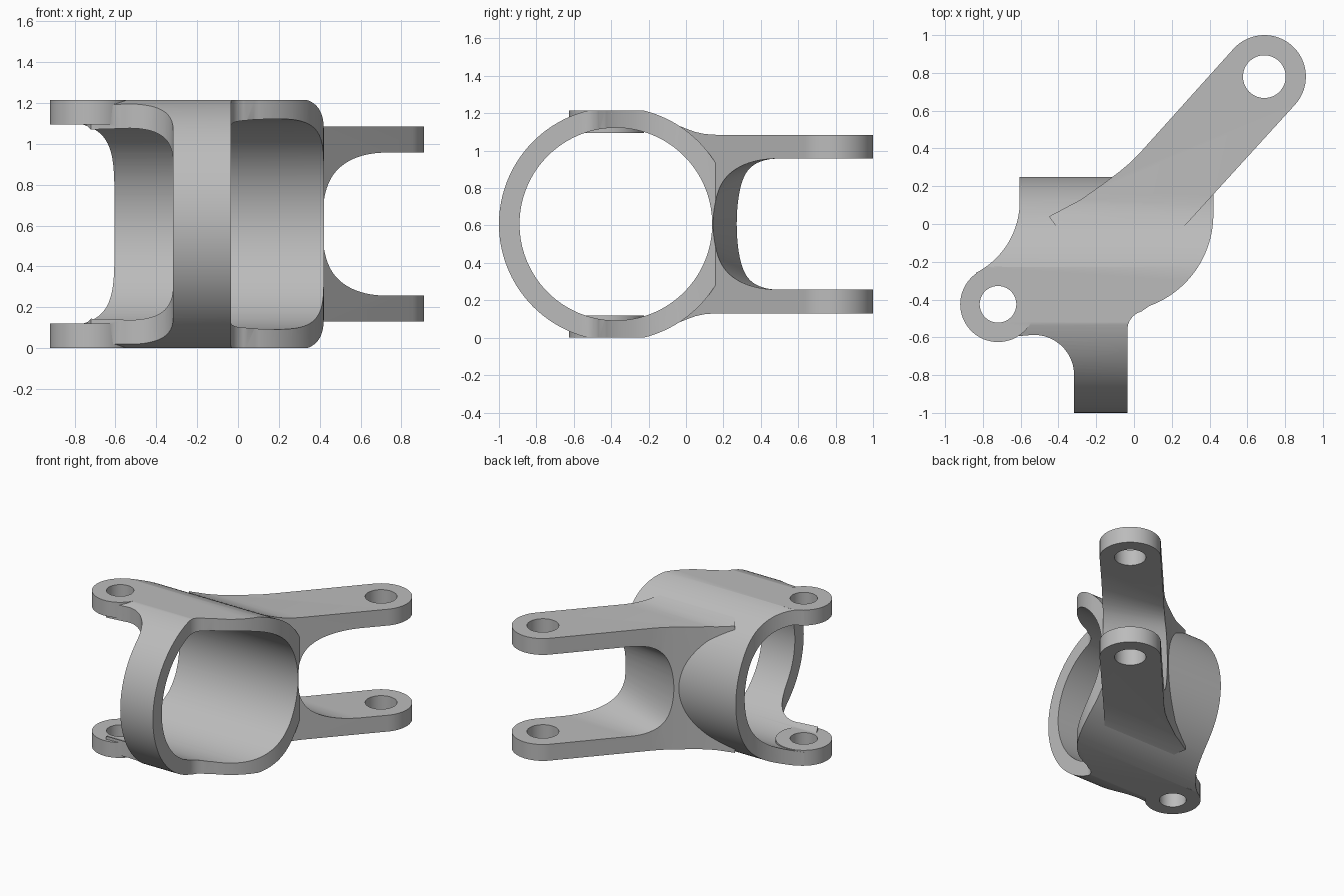
import bpy, bmesh
from math import cos, sin, radians, pi
from mathutils import Matrix

if "Cube" in bpy.data.objects:
    bpy.data.objects.remove(bpy.data.objects["Cube"])

TOP = 1.215            # full height
MID = TOP / 2          # bore axis height, also the mirror plane
AXIS_Y = -0.375        # bore axis position


def arc(cx, cy, r, start, end, n=20, ry=None):
    """Points on an arc, angles in degrees."""
    ry = r if ry is None else ry
    angles = [radians(start + (end - start) * i / n) for i in range(n + 1)]
    return [(cx + r * cos(a), cy + ry * sin(a)) for a in angles]


def new_object(name, bm):
    bmesh.ops.recalc_face_normals(bm, faces=bm.faces)
    mesh = bpy.data.meshes.new(name)
    bm.to_mesh(mesh)
    bm.free()
    ob = bpy.data.objects.new(name, mesh)
    bpy.context.collection.objects.link(ob)
    return ob


def prism(name, outline, low, high, along_x=False):
    """Extrude an outline up z, or a (y, z) outline along x."""
    bm = bmesh.new()
    place = (lambda a, b: (low, a, b)) if along_x else (lambda a, b: (a, b, low))
    face = bm.faces.new([bm.verts.new(place(a, b)) for a, b in outline])
    out = bmesh.ops.extrude_face_region(bm, geom=[face])
    moved = [v for v in out["geom"] if isinstance(v, bmesh.types.BMVert)]
    step = high - low
    bmesh.ops.translate(bm, verts=moved, vec=(step, 0, 0) if along_x else (0, 0, step))
    return new_object(name, bm)


def combine(target, other, operation):
    """Apply a boolean and discard the second object."""
    other.hide_render = True
    mod = target.modifiers.new(operation, "BOOLEAN")
    mod.operation, mod.solver, mod.object = operation, "EXACT", other
    bpy.ops.object.select_all(action="DESELECT")
    bpy.context.view_layer.objects.active = target
    target.select_set(True)
    bpy.ops.object.modifier_apply(modifier=mod.name)
    bpy.data.objects.remove(other)


def circle(cx, cy, r, n=64):
    return arc(cx, cy, r, 0, 360, n)[:-1]


# Sleeve: a round bar along x, trimmed to the curved plan outline
clamp = prism("clamp_bracket", circle(AXIS_Y, MID, 0.625, 160), -1.2, 1.2, True)
plan = [(-0.605, 0.4)] + arc(-1.03, 0.12, 0.425, 0, -63)
plan += [(-0.8, -0.42), (-0.72, -0.6)]
plan += arc(-0.53, -0.8, 0.213, 100, 0) + [(-0.317, -1.1), (-0.035, -1.1)]
plan += arc(0.065, -0.56, 0.1, 180, 105, 10)
plan += arc(-0.095, 0.05, 0.515, -70, 0, 28) + [(0.42, 0.4)]
combine(clamp, prism("sleeve_outline", plan, 0, TOP), "INTERSECT")

# Arms: a diagonal plan trimmed by a side profile that fillets onto the sleeve
arm_plan = arc(0.69, 0.78, 0.22, -42, 138, 40)
arm_plan += [(0.03, 0.375), (-0.02, 0.325), (-0.08, 0.275), (-0.16, 0.215),
             (-0.28, 0.13), (-0.45, 0.04), (-0.4, -0.03), (0.25, -0.03)]
arms = prism("arms", arm_plan, 0, TOP)
upper = [(-0.3, 1.1), (-0.06, 1.147), (-0.03, 1.131), (0, 1.118), (0.05, 1.1),
         (0.1, 1.089), (0.16, 1.085), (1.2, 1.085)]
lower = [(y, TOP - z) for y, z in reversed(upper)]
combine(arms, prism("arm_profile", upper + lower, -1, 1.5, True), "INTERSECT")
combine(clamp, arms, "UNION")

# Slot between the arms: a tapering rounded cutter
bm = bmesh.new()
for x in (-0.5, 1.2):
    bottom = 0.145 + (0.42 - x) * 0.25
    section = arc(0.492, MID, 0.492 - bottom, 90, 270, 48, 0.35)
    for y, z in section + [(1.5, MID - 0.35), (1.5, MID + 0.35)]:
        bm.verts.new((x, y, z))
bmesh.ops.convex_hull(bm, input=bm.verts)
combine(clamp, new_object("arm_slot", bm), "DIFFERENCE")

# Main bore
combine(clamp, prism("bore", circle(AXIS_Y, MID, 0.515, 160), -2, 2, True), "DIFFERENCE")

# Front lugs, top and bottom
for low, high in ((0, 0.12), (TOP - 0.12, TOP)):
    combine(clamp, prism("lug", circle(-0.72, -0.425, 0.2), low, high), "UNION")

# Pin holes through the lugs and the arm ends
for x, y, r in ((-0.72, -0.425, 0.097), (0.69, 0.78, 0.113)):
    combine(clamp, prism("pin_hole", circle(x, y, r), -1, 2), "DIFFERENCE")

# Single grey finish
grey = bpy.data.materials.new("plain_grey")
grey.use_nodes = True
colour = (0.5, 0.5, 0.5, 1)
grey.diffuse_color = colour
grey.node_tree.nodes["Principled BSDF"].inputs["Base Color"].default_value = colour
clamp.data.materials.clear()
clamp.data.materials.append(grey)
for poly in clamp.data.polygons:
    poly.material_index = 0

bpy.ops.object.select_all(action="DESELECT")
clamp.select_set(True)
bpy.context.view_layer.objects.active = clamp
bpy.ops.object.shade_smooth_by_angle(angle=radians(30))
